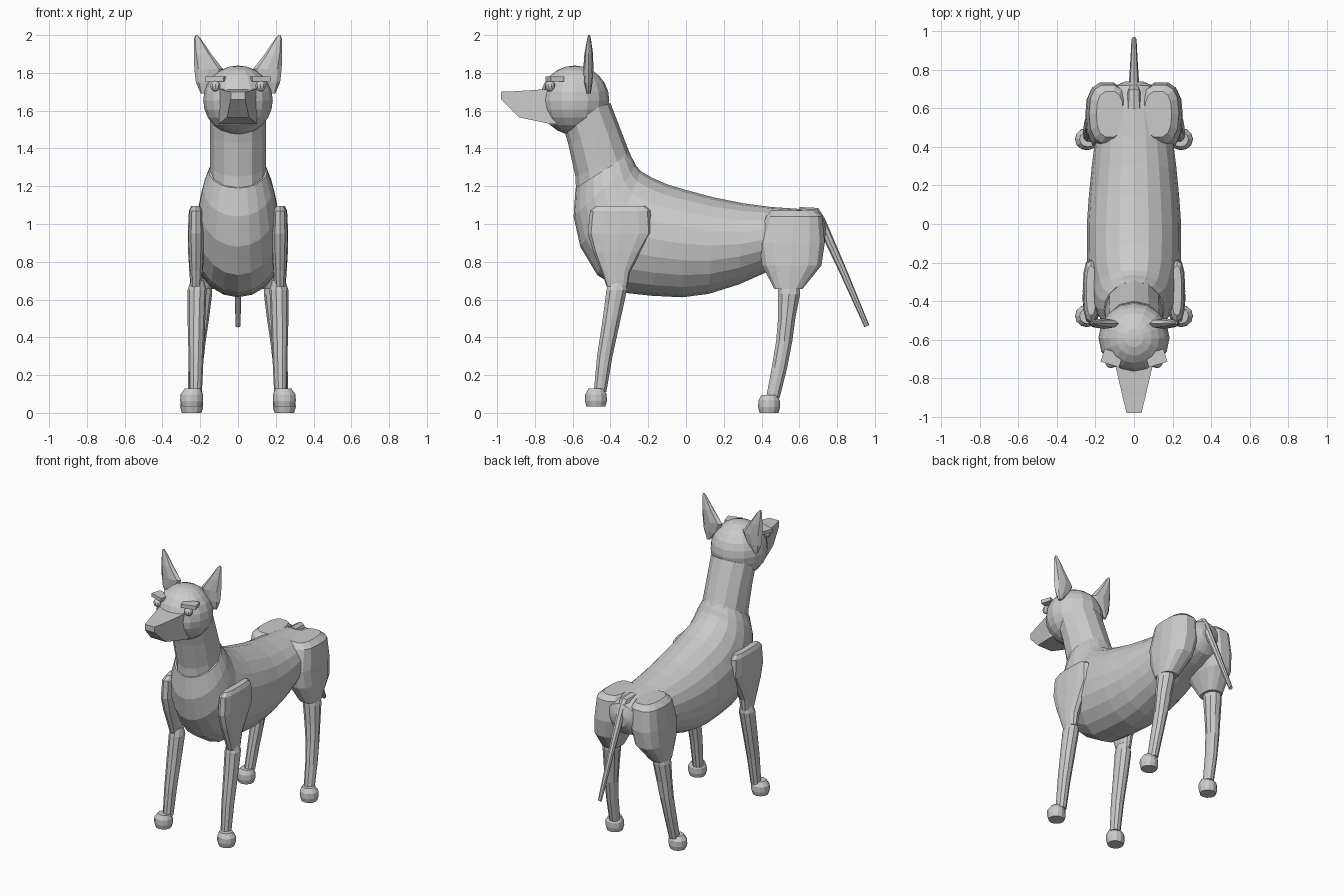
import bpy, bmesh, math
from mathutils import Vector, Matrix

GREY = bpy.data.materials.new("light grey")
GREY.diffuse_color = (0.6, 0.6, 0.6, 1)


def finish(name, bm):
    bmesh.ops.recalc_face_normals(bm, faces=bm.faces)
    me = bpy.data.meshes.new(name)
    bm.to_mesh(me)
    bm.free()
    me.materials.append(GREY)
    ob = bpy.data.objects.new(name, me)
    bpy.context.collection.objects.link(ob)
    return ob


def loft(name, rings, n=12, power=1.0, turn=0.0, mirror=False):
    """Skin rings of (centre, u axis, v axis); power < 1 squares the section."""
    sides = (1, -1) if mirror else (1,)
    for s in sides:
        bm = bmesh.new()
        loops = []
        for c, u, v in rings:
            loop = []
            for i in range(n):
                a = 2 * math.pi * i / n + turn
                ca, sa = math.cos(a), math.sin(a)
                p = (Vector(c) + Vector(u) * math.copysign(abs(ca) ** power, ca)
                     + Vector(v) * math.copysign(abs(sa) ** power, sa))
                loop.append(bm.verts.new((p.x * s, p.y, p.z)))
            loops.append(loop)
        for a, b in zip(loops, loops[1:]):
            for i in range(n):
                j = (i + 1) % n
                bm.faces.new((a[i], a[j], b[j], b[i]))
        bm.faces.new(loops[0])
        bm.faces.new(loops[-1])
        finish(name + ("" if not mirror else "_left" if s > 0 else "_right"), bm)


def spine(*rows):
    """Rings from top point (y, z), bottom point (y, z) and half width."""
    out = []
    for ty, tz, by, bz, hw in rows:
        out.append(((0, (ty + by) / 2, (tz + bz) / 2), (hw, 0, 0),
                    (0, (ty - by) / 2, (tz - bz) / 2)))
    return out


def stack(*rows):
    """Horizontal rings from centre x, centre y, z, radius x, radius y."""
    return [((cx, cy, z), (rx, 0, 0), (0, ry, 0)) for cx, cy, z, rx, ry in rows]


# Torso, from rump to base of neck
loft("torso", spine(
    (0.74, 0.99, 0.735, 0.90, 0.05), (0.72, 1.05, 0.69, 0.83, 0.12),
    (0.60, 1.08, 0.60, 0.79, 0.17), (0.45, 1.09, 0.45, 0.755, 0.20),
    (0.30, 1.11, 0.28, 0.68, 0.22), (0.15, 1.14, 0.12, 0.63, 0.235),
    (0.0, 1.18, -0.02, 0.612, 0.245), (-0.10, 1.21, -0.18, 0.62, 0.245),
    (-0.18, 1.245, -0.32, 0.635, 0.24), (-0.24, 1.28, -0.47, 0.73, 0.22),
    (-0.265, 1.31, -0.56, 0.88, 0.205), (-0.28, 1.34, -0.595, 1.04, 0.185),
    (-0.30, 1.37, -0.585, 1.19, 0.155)), n=20)

# Neck
loft("neck", spine(
    (-0.25, 1.27, -0.58, 1.10, 0.15), (-0.30, 1.38, -0.585, 1.25, 0.147),
    (-0.35, 1.51, -0.625, 1.43, 0.147), (-0.40, 1.64, -0.66, 1.55, 0.15)), n=12)

# Skull
bm = bmesh.new()
bmesh.ops.create_uvsphere(bm, u_segments=16, v_segments=12, radius=0.184,
                          matrix=Matrix.Translation((0, -0.59, 1.655)))
finish("skull", bm)

# Wedge-shaped muzzle with flat sides
k = math.sqrt(2)
muzzle = [(c, Vector(u) * k, Vector(v) * k) for c, u, v in spine(
    (-0.98, 1.70, -0.98, 1.66, 0.038), (-0.90, 1.703, -0.885, 1.565, 0.058),
    (-0.72, 1.715, -0.72, 1.53, 0.10), (-0.60, 1.72, -0.60, 1.53, 0.10))]
loft("muzzle", muzzle, n=4, turn=math.pi / 4)
brow = [(c, Vector(u) * k, Vector(v) * k) for c, u, v in spine(
    (-0.75, 1.715, -0.75, 1.69, 0.065), (-0.70, 1.78, -0.72, 1.69, 0.07),
    (-0.62, 1.79, -0.62, 1.69, 0.07))]
loft("brow", brow, n=4, turn=math.pi / 4)

# Eyes and the ridges over them
for s, side in ((1, "left"), (-1, "right")):
    bm = bmesh.new()
    bmesh.ops.create_uvsphere(bm, u_segments=10, v_segments=8, radius=0.028,
                              matrix=Matrix.Translation((0.12 * s, -0.72, 1.73)))
    finish("eye_" + side, bm)
    bm = bmesh.new()
    bmesh.ops.create_cube(bm, size=1, matrix=Matrix.Translation((0.115 * s, -0.695, 1.768))
                          @ Matrix.Rotation(0.3 * s, 4, 'Z')
                          @ Matrix.Diagonal((0.10, 0.07, 0.025, 1)))
    finish("eye_ridge_" + side, bm)

# Ears
loft("ear", stack(
    (0.185, -0.515, 1.69, 0.012, 0.01), (0.168, -0.517, 1.75, 0.055, 0.022),
    (0.155, -0.517, 1.82, 0.076, 0.027), (0.188, -0.515, 1.90, 0.046, 0.023),
    (0.214, -0.513, 1.98, 0.018, 0.010), (0.220, -0.513, 2.0, 0.006, 0.005)),
    n=8, mirror=True)

# Front legs
loft("front_upper_leg", stack(
    (0.222, -0.345, 1.095, 0.025, 0.13), (0.222, -0.348, 1.07, 0.038, 0.16),
    (0.222, -0.350, 0.95, 0.044, 0.17), (0.222, -0.365, 0.85, 0.042, 0.125),
    (0.222, -0.372, 0.75, 0.036, 0.077), (0.222, -0.365, 0.67, 0.03, 0.055)),
    n=12, power=0.75, mirror=True)
loft("front_lower_leg", stack(
    (0.215, -0.365, 0.70, 0.035, 0.045), (0.217, -0.367, 0.65, 0.05, 0.057),
    (0.220, -0.393, 0.50, 0.047, 0.05), (0.222, -0.430, 0.30, 0.040, 0.043),
    (0.225, -0.455, 0.11, 0.034, 0.035)), n=10, mirror=True)

# Rear legs
loft("rear_thigh", stack(
    (0.125, 0.570, 1.072, 0.07, 0.12), (0.135, 0.572, 1.04, 0.098, 0.152),
    (0.142, 0.560, 0.90, 0.105, 0.178), (0.158, 0.560, 0.78, 0.095, 0.16),
    (0.185, 0.542, 0.655, 0.062, 0.075)), n=14, power=0.75, mirror=True)
loft("rear_lower_leg", stack(
    (0.190, 0.545, 0.70, 0.05, 0.06), (0.195, 0.545, 0.63, 0.058, 0.062),
    (0.205, 0.533, 0.50, 0.052, 0.048), (0.215, 0.520, 0.38, 0.044, 0.045),
    (0.225, 0.495, 0.24, 0.038, 0.043), (0.232, 0.460, 0.08, 0.034, 0.038)),
    n=10, mirror=True)

# Paws
for name, y, z in (("front_paw", -0.477, 0.033), ("rear_paw", 0.440, 0.0)):
    loft(name, stack(
        (0.245, y, z, 0.052, 0.050), (0.245, y, z + 0.03, 0.061, 0.058),
        (0.245, y, z + 0.065, 0.060, 0.057), (0.240, y, z + 0.095, 0.042, 0.040)),
        n=12, mirror=True)

# Tail
loft("tail", spine(
    (0.60, 1.09, 0.60, 1.02, 0.04), (0.70, 1.085, 0.66, 1.02, 0.036),
    (0.735, 1.03, 0.685, 1.01, 0.028), (0.85, 0.76, 0.812, 0.745, 0.02),
    (0.97, 0.465, 0.945, 0.453, 0.013)), n=8)
